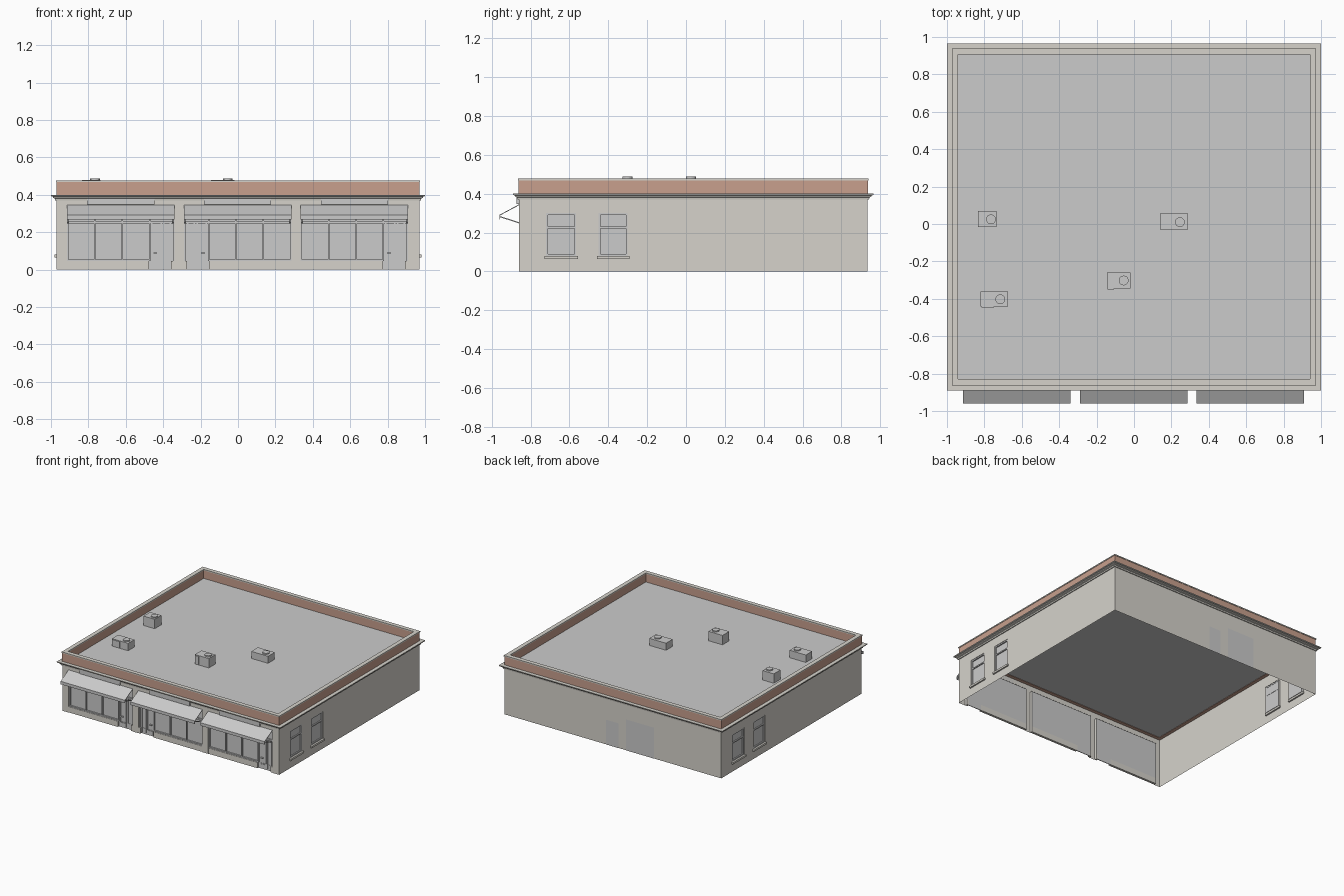
import bpy, bmesh
from mathutils import Vector

if "Cube" in bpy.data.objects:
    bpy.data.objects.remove(bpy.data.objects["Cube"])

X, Y0, Y1 = 0.97, -0.86, 0.935          # wall planes


def mat(name, col):
    m = bpy.data.materials.new(name)
    m.diffuse_color = (*col, 1)
    m.use_nodes = True
    m.node_tree.nodes["Principled BSDF"].inputs["Base Color"].default_value = m.diffuse_color
    return m


STONE = mat("stone", (0.67, 0.65, 0.60))
BRICK = mat("brick", (0.58, 0.35, 0.27))


def finish(name, bm, m=None, normals=True):
    bmesh.ops.remove_doubles(bm, verts=bm.verts, dist=1e-5)
    if normals:
        bmesh.ops.recalc_face_normals(bm, faces=bm.faces)
    me = bpy.data.meshes.new(name)
    bm.to_mesh(me)
    bm.free()
    ob = bpy.data.objects.new(name, me)
    bpy.context.collection.objects.link(ob)
    if m:
        me.materials.append(m)
    return ob


def quad(bm, pts):
    return bm.faces.new([bm.verts.new(p) for p in pts])


def add_box(bm, x0, x1, y0, y1, z0, z1):
    r = bmesh.ops.create_cube(bm, size=1)
    for v in r["verts"]:
        v.co = Vector(((x0 + x1) / 2 + v.co.x * (x1 - x0),
                       (y0 + y1) / 2 + v.co.y * (y1 - y0),
                       (z0 + z1) / 2 + v.co.z * (z1 - z0)))


def boxes(name, items, m=None):
    bm = bmesh.new()
    for b in items:
        add_box(bm, *b)
    return finish(name, bm, m)


def wall(name, u0, u1, top, holes, place, depth):
    """Sheet wall with rectangular holes and inward reveals."""
    bm = bmesh.new()
    us = sorted({u0, u1, *[h[0] for h in holes], *[h[1] for h in holes]})
    zs = sorted({0, top, *[h[2] for h in holes], *[h[3] for h in holes]})
    for a, b in zip(us, us[1:]):
        for c, d in zip(zs, zs[1:]):
            mu, mz = (a + b) / 2, (c + d) / 2
            if not any(h[0] < mu < h[1] and h[2] < mz < h[3] for h in holes):
                quad(bm, [place(a, 0, c), place(b, 0, c), place(b, 0, d), place(a, 0, d)])
    for a, b, c, d in holes:
        ring = [(a, c), (a, d), (b, d), (b, c)]
        for (p, q), (r, s) in zip(ring, ring[1:] + ring[:1]):
            if q == s == 0:
                continue
            quad(bm, [place(p, 0, q), place(r, 0, s), place(r, depth, s), place(p, depth, q)])
    return finish(name, bm, STONE)


def ring(name, profile, m):
    """Sweep an (offset, z) profile round the wall rectangle."""
    bm = bmesh.new()
    loops = [[bm.verts.new(p) for p in ((-X - o, Y0 - o, z), (X + o, Y0 - o, z),
                                        (X + o, Y1 + o, z), (-X - o, Y1 + o, z))]
             for o, z in profile]
    for A, B in zip(loops, loops[1:] + loops[:1]):
        for i in range(4):
            j = (i + 1) % 4
            bm.faces.new((A[i], A[j], B[j], B[i]))
    return finish(name, bm, m)


def extrude_x(name, profile, x0, x1, m=None):
    bm = bmesh.new()
    f = quad(bm, [(x0, y, z) for y, z in profile])
    r = bmesh.ops.extrude_face_region(bm, geom=[f])
    for v in r["geom"]:
        if isinstance(v, bmesh.types.BMVert):
            v.co.x = x1
    return finish(name, bm, m)


# Walls: open-bottom shell
BAYS = [(-0.915, -0.34, False), (-0.29, 0.285, True), (0.335, 0.91, False)]
WIN = [(-0.72, -0.565), (-0.45, -0.30)]
WIN_BACK = [(Y0 + Y1 - b, Y0 + Y1 - a) for a, b in WIN]
TOP = 0.40
wall("front_wall", -X, X, TOP, [(a, b, 0, 0.345) for a, b, _ in BAYS],
     lambda u, d, z: (u, Y0 + d, z), 0.022)
wall("back_wall", -X, X, TOP, [], lambda u, d, z: (u, Y1 - d, z), 0)
for side, s, wins in (("right", 1, WIN), ("left", -1, WIN_BACK)):
    wall(side + "_wall", Y0, Y1, TOP, [(a, b, 0.08, 0.30) for a, b in wins],
         lambda u, d, z: (s * (X - d), u, z), 0.016)
    # Sash windows with sills
    for i, (a, b) in enumerate(wins):
        def bar(y0, y1, z0, z1, d0=0.003, d1=0.014):
            xs = sorted((s * (X - d0), s * (X - d1)))
            return (*xs, y0, y1, z0, z1)
        boxes(f"{side}_window_frame_{i}", [
            bar(a, a + 0.01, 0.08, 0.30), bar(b - 0.01, b, 0.08, 0.30),
            bar(a + 0.01, b - 0.01, 0.29, 0.30), bar(a + 0.01, b - 0.01, 0.08, 0.09),
            bar(a + 0.01, b - 0.01, 0.222, 0.231)])
        bm = bmesh.new()
        x = s * (X - 0.012)
        quad(bm, [(x, a, 0.08), (x, b, 0.08), (x, b, 0.30), (x, a, 0.30)])
        finish(f"{side}_window_glass_{i}", bm)
        boxes(f"{side}_window_sill_{i}",
              [bar(a - 0.008, b + 0.008, 0.065, 0.08, -0.012, 0.012)], STONE)

# Cornice, parapet and coping
ring("cornice", [(0, 0.37), (0.007, 0.37), (0.009, 0.380), (0.018, 0.384), (0.02, 0.39),
                 (0.029, 0.393), (0.03, 0.40), (0, 0.40)], STONE)
ring("parapet", [(0.001, 0.40), (0.001, 0.468), (-0.028, 0.468), (-0.028, 0.40)], BRICK)
ring("coping", [(0.004, 0.468), (0.004, 0.477), (-0.03, 0.477), (-0.03, 0.468)], STONE)

# Flat roof
bm = bmesh.new()
o = 0.028
quad(bm, [(-X + o, Y0 + o, 0.403), (X - o, Y0 + o, 0.403),
          (X - o, Y1 - o, 0.403), (-X + o, Y1 - o, 0.403)])
finish("roof", bm, normals=False)

# Rear doors
for nm, a, b, h in (("back_door", -0.05, 0.058, 0.20), ("loading_door", -0.37, -0.12, 0.25)):
    bm = bmesh.new()
    y = Y1 + 0.002
    quad(bm, [(b, y, 0), (a, y, 0), (a, y, h), (b, y, h)])
    finish(nm, bm, normals=False)

# Shop fronts: one layout, middle bay mirrored
G = Y0 + 0.018                             # glass plane
for n, (x0, x1, flip) in enumerate(BAYS):
    def bx(u0, u1, y0, y1, z0, z1):
        a, b = (x1 - u1, x1 - u0) if flip else (x0 + u0, x0 + u1)
        return (a, b, y0, y1, z0, z1)
    boxes(f"shop_bulkhead_{n}", [bx(0, 0.44, Y0 + 0.003, G + 0.004, 0, 0.046),
                                 bx(0.558, 0.575, Y0 + 0.003, G + 0.004, 0, 0.046)], STONE)
    boxes(f"shop_glass_{n}", [bx(0, 0.575, G, G + 0.003, 0.046, 0.345)])
    f = Y0 + 0.006
    bars = [bx(u - 0.004, u + 0.004, f, G, 0.046, 0.345) for u in (0.004, 0.15, 0.296, 0.442, 0.571)]
    bars += [bx(0.008, 0.438, f, G, 0.046, 0.055), bx(0.008, 0.567, f, G, 0.248, 0.26),
             bx(0.008, 0.567, f, G, 0.335, 0.345)]
    boxes(f"shop_frame_{n}", bars)
    # Door leaf, side light and handle
    boxes(f"shop_door_{n}", [
        bx(0.44, 0.558, G - 0.002, G + 0.003, 0, 0.046),
        bx(0.45, 0.508, G - 0.006, G, 0.01, 0.04),
        *[bx(u, u + 0.008, G - 0.006, G, 0.01, 0.248) for u in (0.45, 0.50, 0.515, 0.55)]])
    boxes(f"door_handle_{n}", [bx(0.462, 0.482, G - 0.012, G, 0.086, 0.092)])

    # Awning with valance and support arms
    extrude_x(f"awning_{n}", [(Y0, 0.345), (-0.96, 0.291), (-0.96, 0.267), (-0.957, 0.267),
                              (-0.957, 0.288), (Y0, 0.340)], x0, x1)
    for k, u in enumerate((0.004, 0.565)):
        a = bx(u, u + 0.006, 0, 0, 0, 0)
        extrude_x(f"awning_arm_{n}_{k}", [(Y0, 0.247), (Y0, 0.253), (-0.957, 0.285),
                                          (-0.957, 0.279)], a[0], a[1])
    # Blank fascia board
    c = (x0 + x1) / 2
    boxes(f"fascia_board_{n}", [(c - 0.18, c + 0.18, Y0 - 0.012, Y0, 0.348, 0.387)])

# Rooftop units with round fan caps
UNITS = [(-0.835, -0.735, -0.015, 0.07, 0.479, -0.765, 0.025),
         (-0.82, -0.675, -0.44, -0.36, 0.463, -0.715, -0.402),
         (-0.145, -0.02, -0.345, -0.26, 0.479, -0.055, -0.302),
         (0.14, 0.29, -0.03, 0.055, 0.46, 0.245, 0.01)]
for i, (a, b, c, d, h, fx, fy) in enumerate(UNITS):
    parts = [(a, b, c, d, 0.403, h)]
    if i in (1, 2):
        w = 0.5 if i == 1 else 0.3
        parts.append((a + 0.004, a + (b - a) * w, c - 0.006, c, 0.408, h - 0.004))
    boxes(f"roof_unit_{i}", parts)
    bm = bmesh.new()
    bmesh.ops.create_cone(bm, cap_ends=True, segments=20, radius1=0.026, radius2=0.026, depth=0.01)
    bmesh.ops.translate(bm, verts=bm.verts, vec=(fx, fy, h + 0.004))
    finish(f"roof_unit_fan_{i}", bm)
